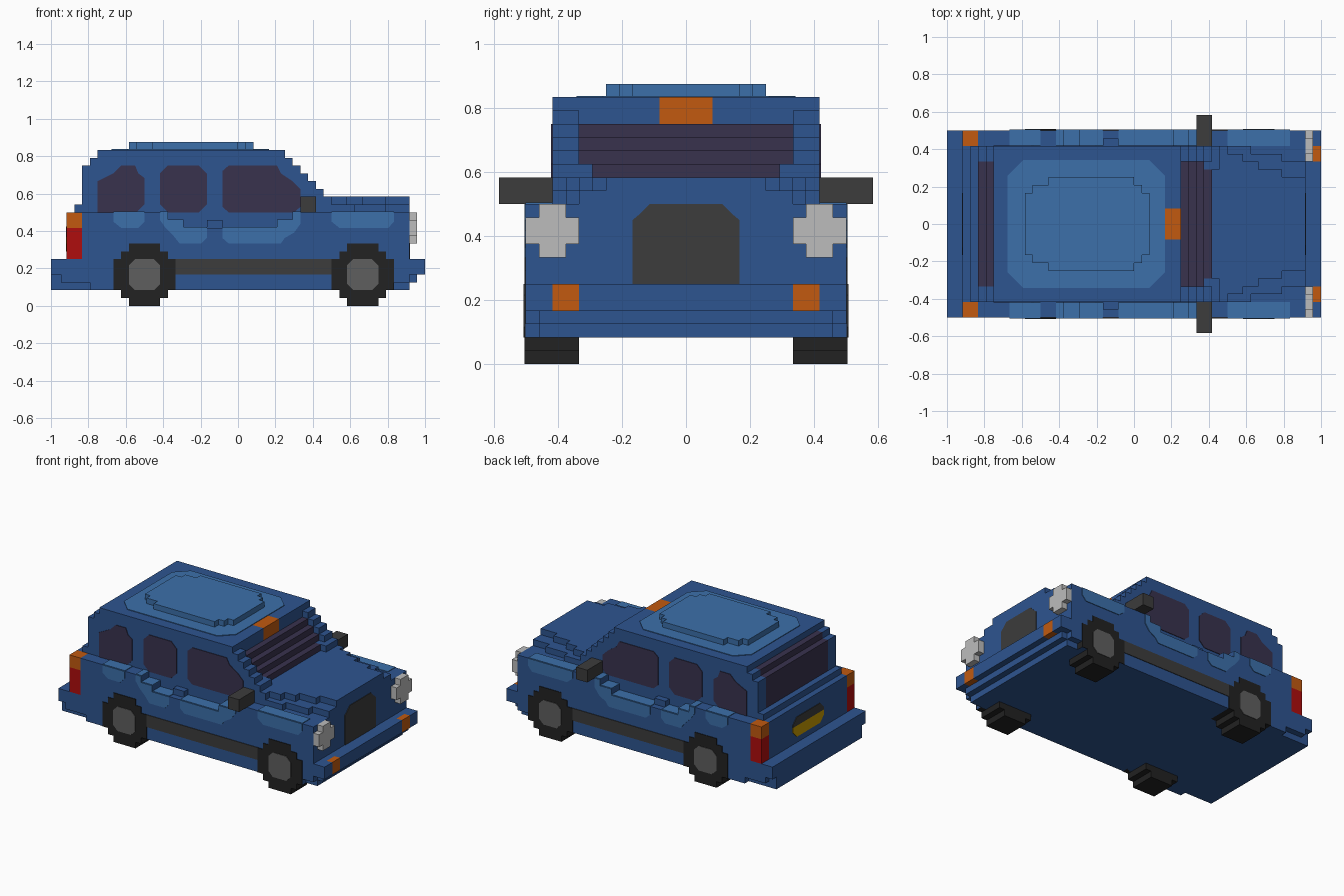
import bpy, bmesh
from mathutils import Vector

cube = bpy.data.objects.get("Cube")
if cube:
    bpy.data.objects.remove(cube, do_unlink=True)

U = 1 / 24    # one block
T = 0.1       # thickness of painted plates, in blocks


def material(name, rgb):
    m = bpy.data.materials.new(name)
    m.use_nodes = True
    m.diffuse_color = (*rgb, 1)
    m.node_tree.nodes["Principled BSDF"].inputs["Base Color"].default_value = (*rgb, 1)
    return m


BLUE = material("body blue", (0.027, 0.089, 0.279))
LIGHT = material("light blue", (0.045, 0.162, 0.402))
GLASS = material("dark glass", (0.040, 0.032, 0.076))
ORANGE = material("orange", (0.539, 0.102, 0.005))
RED = material("red", (0.429, 0.004, 0.004))
DARK = material("dark grey", (0.045, 0.045, 0.045))
TYRE = material("tyre black", (0.016, 0.016, 0.016))
HUB = material("hub grey", (0.114, 0.114, 0.114))
LAMP = material("lamp grey", (0.503, 0.503, 0.503))
YELLOW = material("yellow", (0.578, 0.328, 0.0))


def finish(bm, name, mat):
    bmesh.ops.recalc_face_normals(bm, faces=bm.faces)
    bmesh.ops.scale(bm, vec=(U, U, U), verts=bm.verts)
    me = bpy.data.meshes.new(name)
    bm.to_mesh(me)
    bm.free()
    me.materials.append(mat)
    bpy.context.collection.objects.link(bpy.data.objects.new(name, me))


def blocks(name, mat, boxes, mirror=False):
    """Boxes as (x0, x1, y0, y1, z0, z1) in block units, optionally on both sides."""
    bm = bmesh.new()
    for x0, x1, y0, y1, z0, z1 in boxes:
        for s in ((1, -1) if mirror else (1,)):
            vs = bmesh.ops.create_cube(bm, size=1)["verts"]
            for v in vs:
                v.co = ((x0 + x1) / 2 + v.co.x * (x1 - x0),
                        s * ((y0 + y1) / 2 + v.co.y * (y1 - y0)),
                        (z0 + z1) / 2 + v.co.z * (z1 - z0))
    finish(bm, name, mat)


def plate(name, mat, pts, axis, pos, side=1, t=T):
    """Thin prism of an outline laid on the surface at pos along an axis."""
    bm = bmesh.new()
    place = {"x": lambda a, b: (pos, a, b), "y": lambda a, b: (a, pos, b),
             "z": lambda a, b: (a, b, pos)}[axis]
    face = bm.faces.new([bm.verts.new(place(a, b)) for a, b in pts])
    out = bmesh.ops.extrude_face_region(bm, geom=[face])["geom"]
    move = Vector((axis == "x", axis == "y", axis == "z")) * side * t
    bmesh.ops.translate(bm, vec=move, verts=[g for g in out if isinstance(g, bmesh.types.BMVert)])
    finish(bm, name, mat)


def octagon(x0, x1, z0, z1, c):
    return [(x0 + c, z0), (x1 - c, z0), (x1, z0 + c), (x1, z1 - c),
            (x1 - c, z1), (x0 + c, z1), (x0, z1 - c), (x0, z0 + c)]


def both_sides(name, mat, pts, y, t=T):
    for label, s in (("left", 1), ("right", -1)):
        plate(f"{label}_{name}", mat, pts, "y", s * y, s, t)


# Lower body, with space left for the tail lights and a scooped belt line
blocks("lower_body", BLUE, [
    (-19, 20, -12, 12, 2, 3), (-22, 22, -11, 11, 2, 3), (-22, 22, -12, 12, 3, 6),
    (-20, 22, -12, 12, 6, 10), (-22, 22, -10, 10, 6, 12)])
blocks("belt_line", BLUE, [
    (-20, -9, 10, 12, 10, 12), (-9, -7, 10, 12, 10, 11),
    (5, 7, 10, 12, 10, 11), (7, 22, 10, 12, 10, 12), (-4, -2, 10, 11, 10, 11)], True)

# Bumpers
blocks("rear_bumper", BLUE, [(-24, -22, -12, 12, 4, 6), (-24, -22, -11, 11, 2, 4),
                             (-22.7, -21, -12, 12, 3, 4)])
blocks("front_bumper", BLUE, [(22, 23, -12, 12, 4, 6), (23, 24, -8, 8, 4, 6),
                              (23, 24, 10, 12, 4, 6), (23, 24, -12, -10, 4, 6),
                              (22, 23, -11, 11, 3, 4)])
blocks("front_indicators", ORANGE, [(23, 24, 8, 10, 4, 6)], True)

# Hood, tapering forward in two tiers
blocks("hood", BLUE, [(10, x, -w, w, 12, 13) for x, w in ((15, 10), (19, 9), (22, 8))]
       + [(10, x, -w, w, 13, 14) for x, w in ((12, 10), (14, 9), (16, 8), (19, 7), (22, 6))])


# Cabin rows: side frames follow the stepped slope of the windows
def rear(r):
    return {12: -21, 18: -19, 19: -18}.get(r, -20)


blocks("cabin_sides", BLUE, [(rear(r), min(25 - r, 11), 8, 10, r, r + 1)
                             for r in range(12, 20)], True)
blocks("cabin_core", BLUE, [(-21, 11, -8, 8, 12, 13), (-19, 11, -8, 8, 13, 14),
                            (-17, 4, -8, 8, 18, 19), (-18, 4, -8, 8, 19, 20)])
blocks("roof_front", BLUE, [(4, 6, 2, 8, 18, 20), (0, 11, 7, 8, 14, 15)], True)
blocks("windshield", GLASS, [(0, 24 - r, -w, w, r, r + 1)
                             for r, w in ((14, 7), (15, 8), (16, 8), (17, 8))])
blocks("rear_window", GLASS, [(-20, -18, -8, 8, 13, 18), (-19, -17, -8, 8, 18, 19)])
blocks("roof_light", ORANGE, [(4, 6, -2, 2, 18, 20)])

# Roof panel
plate("roof_patch", LIGHT, octagon(-16.2, 4, -8.2, 8.2, 2), "z", 20)
blocks("raised_roof", LIGHT, [(-14, 2, -4, 4, 20, 21), (-13, 1, -5, 5, 20, 21),
                              (-11, 0, -6, 6, 20, 21)])

# Side windows
both_sides("rear_side_window", GLASS, [(-18, 12), (-18, 16), (-16, 17), (-15, 18), (-13.2, 18),
                                       (-12.8, 17), (-12, 16.4), (-12, 13), (-13, 12)], 10)
both_sides("middle_side_window", GLASS, octagon(-10, -4, 12, 18, 1), 10)
both_sides("front_side_window", GLASS, [(-2, 12.7), (-2, 17.3), (-1.2, 18), (5, 18), (5.5, 17),
                                        (7, 16), (8, 15), (8, 12.7), (7.2, 12), (-1.2, 12)], 10)

# Light blue side panels and the matching strips on the belt ledges
both_sides("rear_panel", LIGHT, [(-16, 12), (-16, 10.8), (-15, 10), (-12.8, 10),
                                 (-12, 10.8), (-12, 12)], 12)
both_sides("rear_door_panel", LIGHT, [(-10, 12), (-9, 12), (-9, 11), (-7, 11), (-7, 10), (-4, 10),
                                      (-4, 8.7), (-4.7, 8), (-7.5, 8), (-8.3, 9), (-9.3, 10),
                                      (-10, 11)], 12)
both_sides("front_door_panel", LIGHT, [(-2, 10), (5, 10), (5, 11), (7, 11), (7, 12), (8, 12),
                                       (8, 10.5), (7.2, 9.4), (6, 8.7), (5.5, 8), (-1.2, 8),
                                       (-2, 8.7)], 12)
both_sides("fender_panel", LIGHT, [(12, 12), (12, 10.8), (13, 10), (19.3, 10),
                                   (20, 10.8), (20, 12)], 12)
blocks("belt_strips", LIGHT, [(a, b, 10, 12, z, z + T) for a, b, z in (
    (-16, -12, 12), (-10, -9, 12), (-9, -7, 11), (-7, -4, 10),
    (-2, 5, 10), (5, 7, 11), (7, 8, 12), (12, 20, 12))], True)

# Sill trim and mirrors
both_sides("sill_trim", DARK, [(-8, 4), (12, 4), (12, 6), (-8, 6)], 12)
blocks("door_mirrors", DARK, [(8, 10, 10, 14, 12, 14)], True)

# Grille, headlights and tail lights
plate("grille", DARK, [(-4, 6), (4, 6), (4, 10.8), (3.4, 11.3), (2.7, 12),
                       (-2.7, 12), (-3.4, 11.3), (-4, 10.8)], "x", 22)
blocks("headlights", LAMP, [(22, 23, 8, 12, 9, 11), (22, 23, 9, 11, 8, 12)], True)
blocks("tail_lights", RED, [(-22, -20, 10, 12, 6, 10)], True)
blocks("rear_indicators", ORANGE, [(-22, -20, 10, 12, 10, 12)], True)

# Rear plate
plate("plate_lower", YELLOW, [(-3, 7), (3, 7), (4, 8), (4, 8.8), (-4, 8.8), (-4, 8)], "x", -22, -1)
plate("plate_upper", DARK, [(-4, 8.8), (4, 8.8), (4, 9.2), (3, 10.2), (-3, 10.2), (-4, 9.2)],
      "x", -22, -1)

# Stepped wheels with hubs
for label, x in (("rear", -12), ("front", 16)):
    blocks(f"{label}_wheels", TYRE, [(x - a, x + a, 8, 12 + T, 4 - b, 4 + b)
                                     for a, b in ((4, 2), (3, 3), (2, 4))], True)
    both_sides(f"{label}_hub", HUB, octagon(x - 2, x + 2, 2, 6, 0.8), 12 + T, 0.08)
